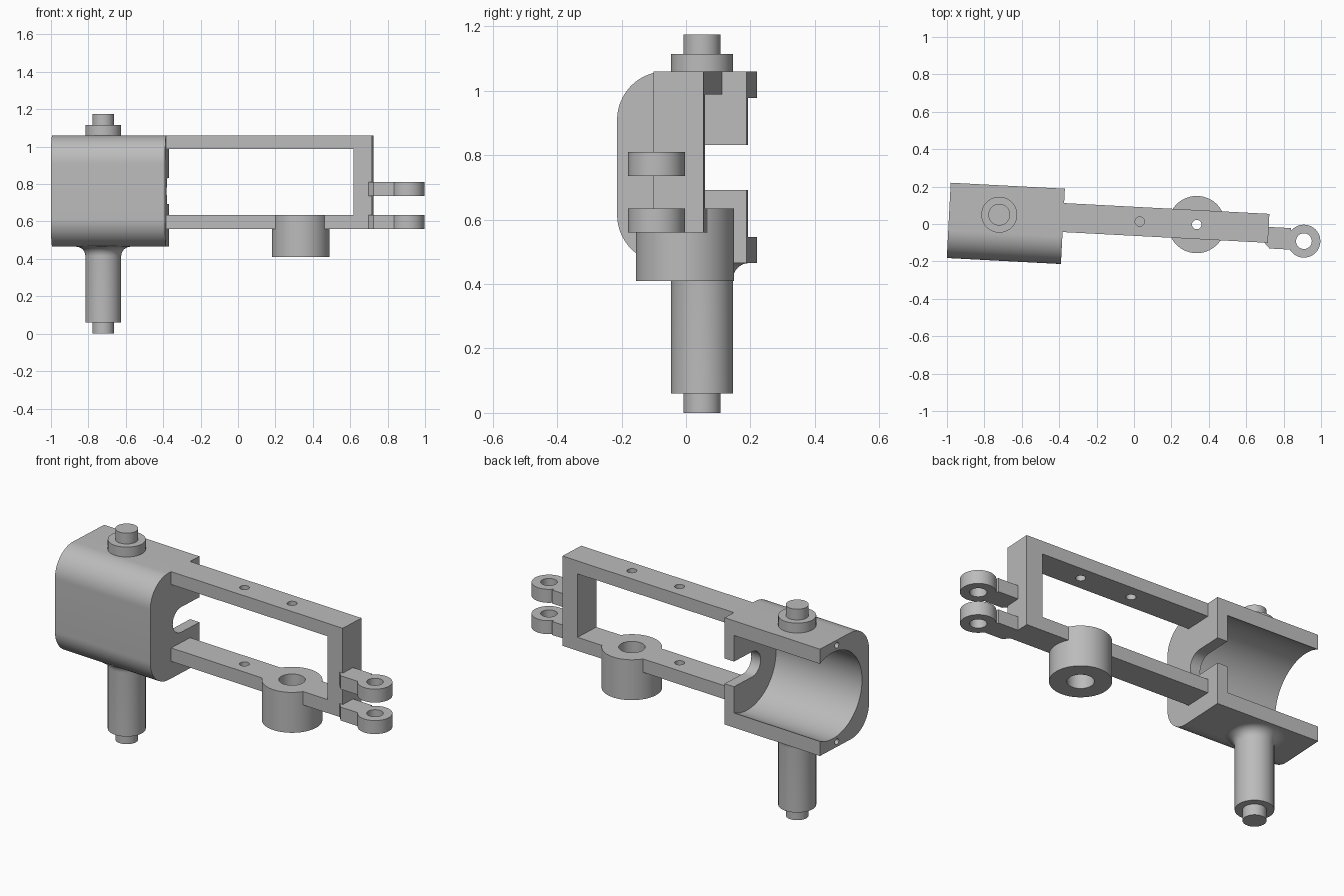
import bpy, bmesh, math
from mathutils import Vector, Matrix

cube = bpy.data.objects.get("Cube")
if cube:
    bpy.data.objects.remove(cube, do_unlink=True)

steel = bpy.data.materials.new("grey_metal")
steel.use_nodes = True
GREY = (0.5, 0.5, 0.5, 1)
steel.diffuse_color = GREY
steel.node_tree.nodes["Principled BSDF"].inputs["Base Color"].default_value = GREY

TILT = math.radians(-3)
MID_Z = 0.7625
parts = []


def finish_mesh(name, bm, keep=True):
    bmesh.ops.recalc_face_normals(bm, faces=bm.faces)
    me = bpy.data.meshes.new(name)
    bm.to_mesh(me)
    bm.free()
    me.materials.append(steel)
    ob = bpy.data.objects.new(name, me)
    bpy.context.collection.objects.link(ob)
    if keep:
        parts.append(ob)
    return ob


def prism(name, points, axis, start, end, keep=True):
    """Extrude a flat outline along one axis from start to end."""
    place = {"x": lambda a, b: (start, a, b),
             "y": lambda a, b: (a, start, b),
             "z": lambda a, b: (a, b, start)}[axis]
    step = Vector([(end - start) * (axis == k) for k in "xyz"])
    bm = bmesh.new()
    face = bm.faces.new([bm.verts.new(place(a, b)) for a, b in points])
    out = bmesh.ops.extrude_face_region(bm, geom=[face])
    bmesh.ops.translate(bm, vec=step,
                        verts=[g for g in out["geom"] if isinstance(g, bmesh.types.BMVert)])
    return finish_mesh(name, bm, keep)


def arc(cx, cy, r, a0, a1, n):
    angles = [math.radians(a0 + (a1 - a0) * i / n) for i in range(n + 1)]
    return [(cx + r * math.cos(t), cy + r * math.sin(t)) for t in angles]


def disc(cx, cy, r, n=64):
    return arc(cx, cy, r, 0, 360, n)[:-1]


def lathe(name, profile, x, y, n=64):
    """Spin a radius/height profile round a vertical line."""
    bm = bmesh.new()
    verts = [bm.verts.new((x + r, y, z)) for r, z in profile]
    edges = [bm.edges.new(p) for p in zip(verts, verts[1:])]
    bmesh.ops.spin(bm, geom=verts + edges, cent=(x, y, 0), axis=(0, 0, 1),
                   angle=math.tau, steps=n)
    bmesh.ops.remove_doubles(bm, verts=bm.verts, dist=1e-5)
    return finish_mesh(name, bm)


def cut(ob, cutters):
    for c in cutters:
        mod = ob.modifiers.new("cut", "BOOLEAN")
        mod.operation = "DIFFERENCE"
        mod.solver = "EXACT"
        mod.object = c
        bpy.context.view_layer.objects.active = ob
        bpy.ops.object.modifier_apply(modifier=mod.name)
        bpy.data.objects.remove(c, do_unlink=True)


# Housing: block rounded at the front, with a bore open to the back
FRONT, BACK, LOW, TOP = -0.234, 0.169, 0.465, 1.06
LEFT_END, RIGHT_END, CORNER = -0.99, -0.379, 0.15
outline = [(BACK, LOW), (BACK, TOP)]
outline += arc(FRONT + CORNER, TOP - CORNER, CORNER, 90, 180, 20)
outline += arc(FRONT + CORNER, LOW + CORNER, CORNER, 180, 270, 20)
housing = prism("housing", outline, "x", LEFT_END, RIGHT_END)
bore = prism("bore", disc(0.064, MID_Z, 0.24, 96), "x", LEFT_END - 0.1, RIGHT_END - 0.06, False)
slot_outline = [(0.3, MID_Z - 0.07), (0.3, MID_Z + 0.07)] + arc(0.02, MID_Z, 0.07, 90, 270, 24)
slot = prism("slot", slot_outline, "x", RIGHT_END - 0.1, RIGHT_END + 0.1, False)
screw_holes = [prism("screw_hole", disc(0.03, z, 0.016, 24), "x",
                     LEFT_END - 0.05, LEFT_END + 0.1, False)
               for z in (TOP - 0.029, LOW + 0.029)]
cut(housing, [bore, slot] + screw_holes)

# Frame: upper rail, end post and lower rail in one outline
RAIL_Y = (-0.063, 0.092)
RAIL_MID = sum(RAIL_Y) / 2
POST, END = 0.623, 0.72
UPPER, LOWER_TOP, LOWER = 0.988, 0.635, 0.56
frame = prism("frame", [(RIGHT_END, TOP), (END, TOP), (END, LOWER), (RIGHT_END, LOWER),
                        (RIGHT_END, LOWER_TOP), (POST, LOWER_TOP), (POST, UPPER),
                        (RIGHT_END, UPPER)], "y", *RAIL_Y)
BOSS_X, BOSS_HOLE = 0.335, 0.067
cut(frame, [
    prism("rail_hole", disc(0.03, RAIL_MID, 0.025, 32), "z", LOWER + 0.02, 1.2, False),
    prism("rail_hole", disc(BOSS_X, RAIL_MID, 0.025, 32), "z", 0.9, 1.2, False),
    prism("boss_clearance", disc(BOSS_X, RAIL_MID, 0.11), "z", 0.5, 0.7, False)])

# Boss: thick ring under the lower rail
lathe("boss", [(BOSS_HOLE, 0.41), (0.153, 0.41), (0.153, LOWER_TOP),
               (BOSS_HOLE, LOWER_TOP), (BOSS_HOLE, 0.41)], BOSS_X, RAIL_MID)

# Clevis: two equal lugs with eyes
EYE = (0.912, -0.044)
for name, z in (("lower_lug", LOWER), ("upper_lug", 0.735)):
    top = z + 0.075
    prism(name + "_arm", [(0.7, -0.062), (0.73, -0.093), (0.84, -0.093),
                          (0.84, 0.022), (0.7, 0.022)], "z", z, top)
    cut(parts[-1], [prism("eye_gap", disc(*EYE, 0.07), "z", z - 0.1, top + 0.1, False)])
    lathe(name + "_eye", [(0.042, z), (0.088, z), (0.088, top), (0.042, top), (0.042, z)], *EYE)

# Pivot pins above and below the housing
PIN = (-0.722, 0.012)
lathe("upper_pin", [(0, TOP - 0.01), (0.096, TOP - 0.01), (0.096, 1.115), (0.058, 1.115),
                    (0.058, 1.175), (0, 1.175)], *PIN)
fillet = arc(0.096 + 0.05, LOW - 0.05, 0.05, 180, 90, 10)
lathe("lower_pin", [(0, 0), (0.058, 0), (0.058, 0.06), (0.096, 0.06)] + fillet
      + [(0.146, LOW + 0.005), (0, LOW + 0.005)], *PIN)

# Turn everything slightly and shade round faces smooth
bpy.ops.object.select_all(action="DESELECT")
for ob in parts:
    ob.data.transform(Matrix.Rotation(TILT, 4, "Z"))
    ob.select_set(True)
bpy.context.view_layer.objects.active = parts[0]
bpy.ops.object.shade_smooth_by_angle(angle=math.radians(30))
